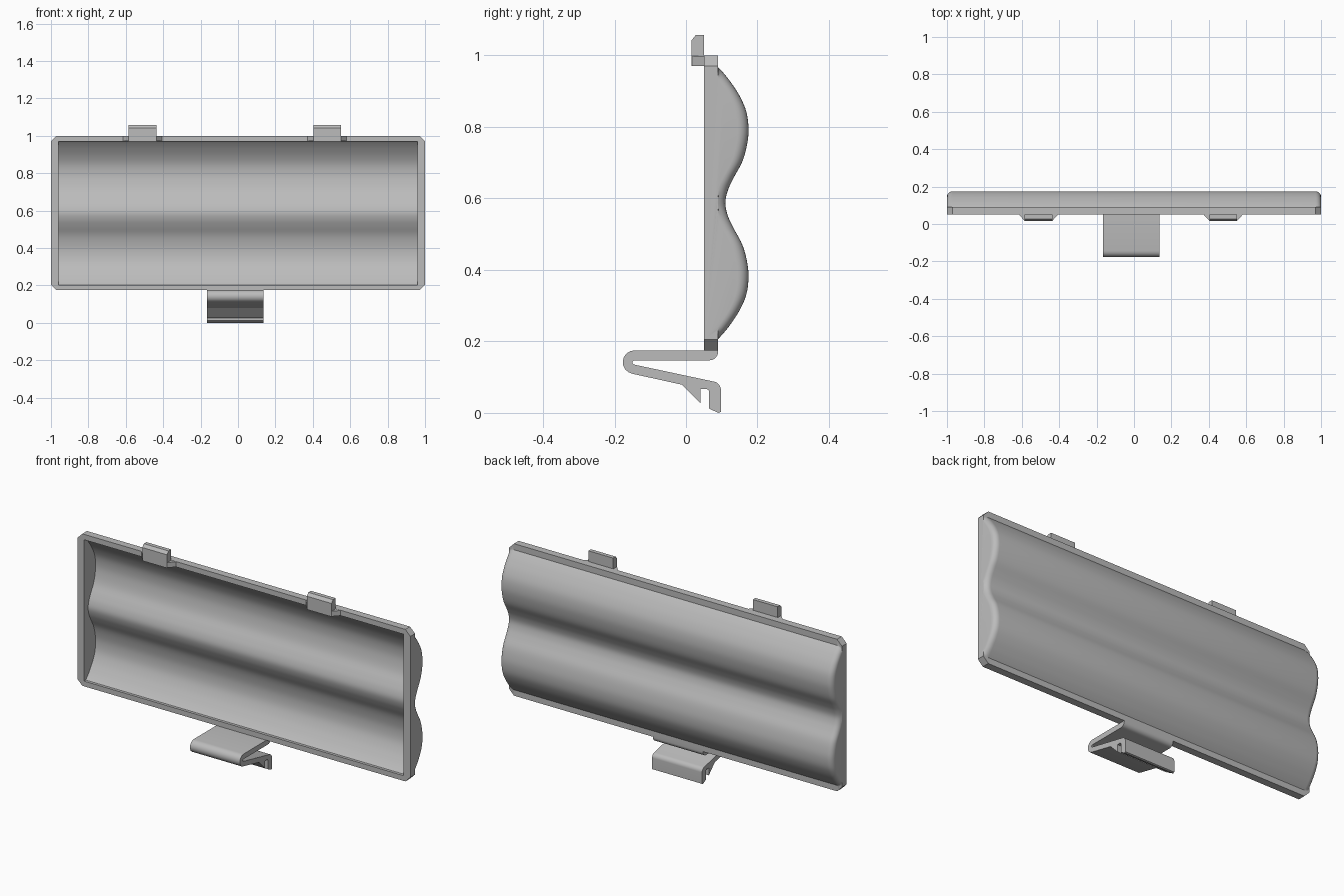
import bpy, bmesh, math

if "Cube" in bpy.data.objects:
    bpy.data.objects.remove(bpy.data.objects["Cube"], do_unlink=True)

grey = bpy.data.materials.new("grey plastic")
grey.use_nodes = True
colour = (0.5, 0.5, 0.5, 1)
grey.diffuse_color = colour
grey.node_tree.nodes["Principled BSDF"].inputs["Base Color"].default_value = colour


def loft(name, rings):
    """Solid skinned through closed rings of equal point count."""
    bm = bmesh.new()
    loops = [[bm.verts.new(p) for p in ring] for ring in rings]
    n = len(loops[0])
    for a, b in zip(loops, loops[1:]):
        for i in range(n):
            j = (i + 1) % n
            bm.faces.new((a[i], a[j], b[j], b[i]))
    bm.faces.new(loops[0])
    bm.faces.new(loops[-1])
    bmesh.ops.recalc_face_normals(bm, faces=bm.faces)
    mesh = bpy.data.meshes.new(name)
    bm.to_mesh(mesh)
    bm.free()
    ob = bpy.data.objects.new(name, mesh)
    bpy.context.collection.objects.link(ob)
    mesh.materials.append(grey)
    return ob


def extrude_x(name, profile, x0, x1):
    return loft(name, [[(x, y, z) for y, z in profile] for x in (x0, x1)])


def select_only(ob):
    bpy.ops.object.select_all(action='DESELECT')
    ob.select_set(True)
    bpy.context.view_layer.objects.active = ob


def smooth(ob, angle=32):
    select_only(ob)
    bpy.ops.object.shade_smooth_by_angle(angle=math.radians(angle))


def spline(pts, steps=5):
    """Catmull-Rom curve through 2D points."""
    out = []
    for i in range(len(pts) - 1):
        a, b, c, d = pts[max(i - 1, 0)], pts[i], pts[i + 1], pts[min(i + 2, len(pts) - 1)]
        for s in range(steps):
            t = s / steps
            out.append(tuple(0.5 * (2 * q + (r - p) * t + (2 * p - 5 * q + 4 * r - w) * t * t
                                    + (3 * q - p - 3 * r + w) * t ** 3)
                             for p, q, r, w in zip(a, b, c, d)))
    return out + [pts[-1]]


# Wavy back: half profile (y, z above the middle), mirrored to two lobes
MID, BOTTOM, TOP, FRONT, FLANGE = 0.587, 0.175, 1.0, 0.05, 0.09
half = [(0.11, 0), (0.117, 0.035), (0.133, 0.07), (0.157, 0.115), (0.17, 0.16), (0.175, 0.205),
        (0.169, 0.255), (0.15, 0.3), (0.124, 0.34), (0.104, 0.365), (FLANGE, 0.38)]
full = [(y, -z) for y, z in reversed(half[1:])] + half
wave = [(y, MID + z) for y, z in spline(full)]

# Cover body: rounded ends and chamfered flange corners
R = 0.03
outline = [(FRONT, BOTTOM), (FLANGE, BOTTOM)] + wave + [(FLANGE, TOP), (FRONT, TOP)]


def body_ring(side, t):
    cut, inset = R * math.sin(t), R * (1 - math.cos(t))
    x = side * (1 - R + cut)
    return [(x, y if y <= FLANGE else max(FLANGE, y - inset),
             min(max(z, BOTTOM + cut), TOP - cut)) for y, z in outline]


angles = [math.pi / 2 * i / 6 for i in range(7)]
cover = loft("cover", [body_ring(-1, t) for t in reversed(angles)]
             + [body_ring(1, t) for t in angles])

# Hollow inside following the wave
inner = [(max(y - 0.025, 0.055), MID + (z - MID) * 1.01) for y, z in wave]
cavity = [(0, inner[0][1])] + inner + [(0, inner[-1][1])]
cutter = extrude_x("cavity_cutter", cavity, -0.96, 0.96)
cutter.hide_render = True
mod = cover.modifiers.new("hollow", 'BOOLEAN')
mod.operation = 'DIFFERENCE'
mod.solver = 'EXACT'
mod.object = cutter
select_only(cover)
bpy.ops.object.modifier_apply(modifier=mod.name)
bpy.data.objects.remove(cutter, do_unlink=True)
smooth(cover)

# Top locating tabs, each on a flared foot
tab_profile = [(0.015, 0.97), (0.05, 0.97), (0.05, 1.058), (0.028, 1.058), (0.015, 1.042)]
for name, x0, x1 in (("right", -0.585, -0.437), ("left", 0.403, 0.551)):
    extrude_x(name + "_top_tab", tab_profile, x0, x1)
    foot = [(x0 - 0.035, 0.055), (x1 + 0.035, 0.055), (x1, 0.017), (x0, 0.017)]
    loft(name + "_tab_foot", [[(x, y, z) for x, y in foot] for z in (0.971, 0.999)])

# Spring clip below: folded strip with a hooked toe and barb


def arc(cy, cz, r, start, end, steps=8):
    return [(cy + r * math.cos(math.radians(start + (end - start) * i / steps)),
             cz + r * math.sin(math.radians(start + (end - start) * i / steps)))
            for i in range(steps + 1)]


clip = ([(0.05, 0.19), (0.09, 0.19)]
        + arc(0.065, 0.172, 0.025, 0, -90)
        + arc(-0.144, 0.141, 0.006, 90, 258)
        + arc(0.073, 0.063, 0.025, 78, 0)
        + [(0.098, 0.003), (0.09, 0.0), (0.065, 0.012), (0.065, 0.062), (0.058, 0.067),
           (0.04, 0.067), (0.04, 0.027), (-0.012, 0.079)]
        + arc(-0.144, 0.142, 0.033, 258, 90)
        + [(0.05, 0.175)])
smooth(extrude_x("spring_clip", clip, -0.165, 0.135))
